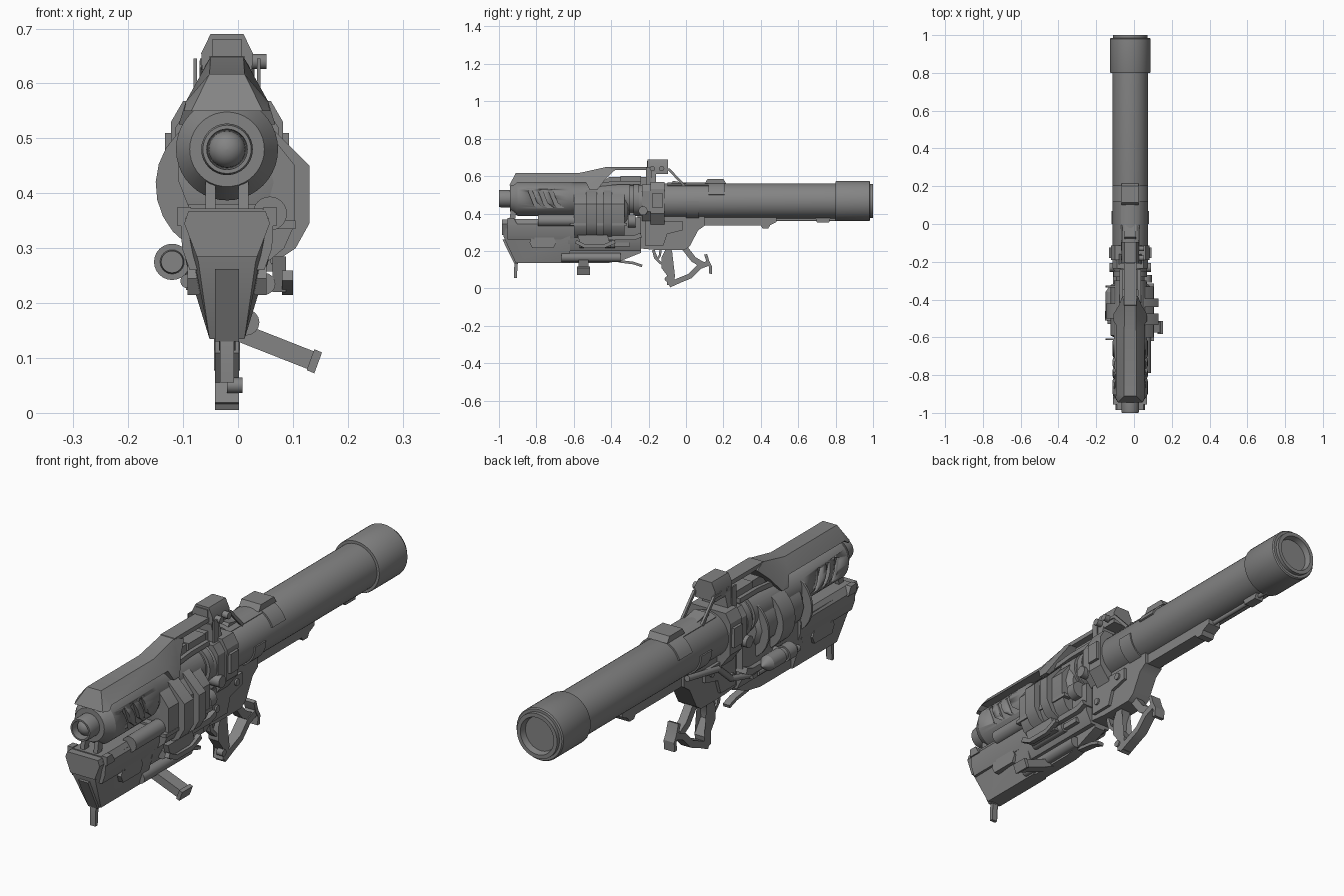
import bpy, bmesh, math
from mathutils import Vector, Matrix

CX = -0.02      # centre line of the launcher
AX = 0.467      # height of the rear tube axis
FX = 0.480      # height of the front barrel axis

grey = bpy.data.materials.new("gunmetal grey")
grey.diffuse_color = (0.23, 0.23, 0.23, 1)


def finish(name, bm, angle=30):
    bmesh.ops.recalc_face_normals(bm, faces=bm.faces)
    me = bpy.data.meshes.new(name)
    bm.to_mesh(me)
    bm.free()
    for p in me.polygons:
        p.use_smooth = True
    me.set_sharp_from_angle(angle=math.radians(angle))
    me.materials.append(grey)
    ob = bpy.data.objects.new(name, me)
    bpy.context.collection.objects.link(ob)
    return ob


def loft(name, rings, angle=30):
    """Skin equal-length closed rings and cap both ends."""
    bm = bmesh.new()
    vs = [[bm.verts.new(p) for p in r] for r in rings]
    n = len(vs[0])
    for a, b in zip(vs, vs[1:]):
        for i in range(n):
            bm.faces.new((a[i], a[(i + 1) % n], b[(i + 1) % n], b[i]))
    caps = [bm.faces.new(vs[0]), bm.faces.new(vs[-1])]
    bmesh.ops.triangulate(bm, faces=caps)
    return finish(name, bm, angle)


def side(name, pts, hw, cx=CX):
    """Side outline (y, z[, half width]) made thick along x."""
    w = [p[2] if len(p) > 2 else hw for p in pts]
    return loft(name, [[(cx + s * k, p[0], p[1]) for p, k in zip(pts, w)] for s in (-1, 1)])


def section(name, pts, y0, y1):
    """Front outline (x, z) extended along y."""
    return loft(name, [[(x, y, z) for x, z in pts] for y in (y0, y1)])


def sym(pts):
    """Mirror half of a front outline across the centre line."""
    return [(CX + x, z) for x, z in pts] + [(CX - x, z) for x, z in reversed(pts)]


def box(name, x, y, z):
    return section(name, [(x[0], z[0]), (x[1], z[0]), (x[1], z[1]), (x[0], z[1])], *y)


def lathe(name, prof, z, x=CX, n=40):
    """Turn (y, radius) around an axis parallel to y."""
    return loft(name, [[(x + r * math.cos(2 * math.pi * i / n), y, z + r * math.sin(2 * math.pi * i / n))
                        for i in range(n)] for y, r in prof])


def rod(name, a, b, r, n=16):
    a, b = Vector(a), Vector(b)
    bm = bmesh.new()
    m = Matrix.Translation((a + b) / 2) @ (b - a).to_track_quat('Z', 'Y').to_matrix().to_4x4()
    bmesh.ops.create_cone(bm, cap_ends=True, segments=n, radius1=r, radius2=r, depth=(b - a).length, matrix=m)
    return finish(name, bm)


def strip(name, pts, t, hw, cx=CX):
    """Flat bar following (y, z) points."""
    P = [Vector(p) for p in pts]
    L, R = [], []
    for i, p in enumerate(P):
        d = (P[min(i + 1, len(P) - 1)] - P[max(i - 1, 0)]).normalized()
        o = Vector((-d.y, d.x)) * t / 2
        L.append(tuple(p + o))
        R.append(tuple(p - o))
    return side(name, L + R[::-1], hw, cx)


# Rear tube, end cap and inner joint rings
lathe("rear_tube", [(-0.25, 0.085), (-0.22, 0.094), (0.82, 0.094)], AX, n=48)
lathe("rear_cap", [(0.80, 0.09), (0.80, 0.105), (0.805, 0.107), (0.98, 0.107), (0.985, 0.103), (0.985, 0.092),
                   (1.0, 0.092), (1.0, 0.076), (0.975, 0.07), (0.975, 0.001)], AX, n=48)
lathe("joint_rings", [(-0.34, 0.075), (-0.28, 0.075), (-0.28, 0.088), (-0.25, 0.088), (-0.25, 0.075), (-0.2, 0.075)], 0.475)

# Front barrel with slanted vents, muzzle and dome
barrel = lathe("front_barrel", [(-0.94, 0.045), (-0.94, 0.068), (-0.90, 0.093), (-0.62, 0.093), (-0.60, 0.085), (-0.30, 0.085)], FX)
for i in range(3):
    for s in (-1, 1):
        y = -0.835 + i * 0.055
        cut = strip("vent_cutter", [(y, 0.525), (y + 0.03, 0.45), (y + 0.075, 0.415)], 0.022, 0.03, CX + s * 0.107)
        cut.hide_render = True
        cut.hide_viewport = True
        m = barrel.modifiers.new("vent", 'BOOLEAN')
        m.operation, m.object, m.solver = 'DIFFERENCE', cut, 'EXACT'
lathe("muzzle", [(-0.93, 0.047), (-0.99, 0.047), (-1.0, 0.044), (-1.0, 0.037), (-0.96, 0.035), (-0.96, 0.001)], FX, n=32)
lathe("muzzle_dome", [(-0.96 - 0.033 * math.sin(a * math.pi / 12), 0.001 + 0.033 * math.cos(a * math.pi / 12)) for a in range(7)], FX, n=24)

# Upper shroud, tapering to its top edge, and the arch to the sight
side("upper_shroud", [(-0.945, 0.55, .065), (-0.91, 0.617, .032), (-0.57, 0.617, .032), (-0.43, 0.648, .030),
                      (-0.38, 0.632, .040), (-0.43, 0.585, .060), (-0.475, 0.525, .088), (-0.515, 0.525, .088),
                      (-0.535, 0.567, .075), (-0.90, 0.567, .075), (-0.92, 0.55, .078)], 0)
side("sight_arch", [(-0.44, 0.63), (-0.43, 0.65), (-0.2, 0.65), (-0.2, 0.632), (-0.40, 0.632)], 0.032)
side("arch_spine", [(-0.48, 0.55), (-0.41, 0.595), (-0.21, 0.595), (-0.19, 0.55)], 0.03)
box("spine_block", (CX - 0.04, CX + 0.04), (-0.35, -0.24), (0.57, 0.60))
for s in (-1, 1):
    strip("side_slat", [(-0.46, 0.555), (-0.36, 0.565), (-0.24, 0.565)], 0.02, 0.008, CX + s * 0.05)

# Sight housing with knobs and struts
section("sight_housing", sym([(0.045, 0.612), (0.047, 0.655), (0.03, 0.69)]), -0.205, -0.095)
box("sight_lens", (CX - 0.026, CX + 0.026), (-0.209, -0.2), (0.65, 0.681))
section("sight_base", sym([(0.065, 0.54), (0.045, 0.625)]), -0.21, -0.16)
for y in (-0.18, -0.13):
    rod("sight_knob", (0.0, y, 0.64), (0.052, y, 0.64), 0.014)
    rod("sight_knob_left", (-0.02, y, 0.64), (-0.068, y, 0.635), 0.01)
for s in (-1, 1):
    strip("sight_strut", [(-0.13, 0.635), (-0.09, 0.635), (-0.01, 0.55)], 0.013, 0.005, CX + s * 0.045)
    box("sight_post", (CX + s * 0.058 - .003, CX + s * 0.058 + .003), (-0.215, -0.185), (0.54, 0.645))
side("sight_foot", [(-0.09, 0.545), (-0.07, 0.575), (0.0, 0.562), (0.01, 0.545)], 0.03)

# Octagonal clamp around the tube
section("clamp", sym([(0.055, 0.34), (0.1, 0.40), (0.102, 0.53), (0.08, 0.568)]), -0.19, -0.115)
section("clamp_front", sym([(0.05, 0.36), (0.094, 0.41), (0.094, 0.52), (0.07, 0.556)]), -0.235, -0.19)
for s in (-1, 1):
    box("clamp_lug", sorted((CX + s * 0.1, CX + s * 0.113)), (-0.18, -0.125), (0.43, 0.51))
    rod("clamp_bolt", (CX + s * 0.05, -0.23, 0.415), (CX + s * 0.11, -0.23, 0.415), 0.024)

# Saddle straps on the tube
def arc(name, y0, y1, a0, a1, r0=0.09, r1=0.101, z=AX, n=16):
    A = [math.radians(a0 + (a1 - a0) * i / n) for i in range(n + 1)]
    pts = [(CX + r1 * math.cos(a), z + r1 * math.sin(a)) for a in A]
    return section(name, pts + [(CX + r0 * math.cos(a), z + r0 * math.sin(a)) for a in A[::-1]], y0, y1)

arc("top_saddle", 0.12, 0.205, 20, 160)
arc("saddle_bridge", -0.1, 0.12, 60, 120, 0.09, 0.099)
side("saddle_rail", [(0.1, 0.56), (0.115, 0.585), (0.2, 0.585), (0.215, 0.56)], 0.045)
for s in (0, 1):
    arc("lower_strap", 0.0, 0.07, 180 + s * 100, 260 + s * 100, 0.09, 0.1)

# Lower front housing: wedge nose narrowing to a keel
side("front_housing", [(-0.975, 0.355, .075), (-0.975, 0.275, .052), (-0.91, 0.135, .032), (-0.62, 0.135, .032),
                       (-0.62, 0.275, .075), (-0.62, 0.355, .08)], 0)
section("housing_upper", sym([(0.068, 0.26), (0.082, 0.30), (0.084, 0.345), (0.065, 0.372)]), -0.955, -0.60)
section("front_lip", sym([(0.055, 0.285), (0.078, 0.345), (0.07, 0.368)]), -0.985, -0.95)
for s in (-1, 1):
    side("housing_lug", [(-0.955, 0.34), (-0.955, 0.375), (-0.92, 0.375), (-0.90, 0.34)], 0.012, CX + s * 0.078)
    strip("muzzle_brace", [(-0.93, 0.36), (-0.92, 0.43)], 0.03, 0.009, CX + s * 0.03)
    strip("housing_handle", [(-0.82, 0.265), (-0.83, 0.245), (-0.82, 0.222), (-0.71, 0.222), (-0.70, 0.245),
                             (-0.71, 0.268), (-0.81, 0.268)], 0.014, 0.012, CX + s * 0.06)
strip("front_spike", [(-0.905, 0.15), (-0.912, 0.11), (-0.912, 0.055)], 0.014, 0.013)
side("nose_plate", [(-0.982, 0.262), (-0.917, 0.13), (-0.90, 0.13), (-0.96, 0.262)], 0.022)

# Core between housing and receiver, with underside parts
section("core_block", sym([(0.045, 0.2), (0.07, 0.25), (0.07, 0.38)]), -0.63, -0.24)
side("under_rail", [(-0.62, 0.135), (-0.62, 0.21), (-0.24, 0.21), (-0.24, 0.19), (-0.34, 0.15), (-0.42, 0.135)], 0.025)
rod("under_tube", (0.015, -0.665, 0.165), (0.015, -0.35, 0.165), 0.024)
strip("under_lever", [(-0.36, 0.145), (-0.28, 0.135), (-0.235, 0.12)], 0.014, 0.015)
strip("core_slat", [(-0.42, 0.27), (-0.28, 0.27), (-0.24, 0.285)], 0.025, 0.09)
strip("core_slat_low", [(-0.42, 0.235), (-0.30, 0.235)], 0.022, 0.075)

# Folding side grip
loft("side_grip", [[(x + dx, y, z + dz) for y, dx, dz in ((-0.575, .006, .016), (-0.52, .006, .016), (-0.52, -.006, -.016),
                                                         (-0.575, -.006, -.016))] for x, z in ((-0.01, 0.152), (0.14, 0.093))])
loft("side_grip_tip", [[(x + dx, y, z + dz) for y, dx, dz in ((-0.582, .007, .019), (-0.513, .007, .019), (-0.513, -.007, -.019),
                                                             (-0.582, -.007, -.019))] for x, z in ((0.132, 0.097), (0.146, 0.091))])

# Middle sleeve: round shell left, faceted plates right
lathe("sleeve_drum", [(-0.60, 0.085), (-0.59, 0.105), (-0.33, 0.105), (-0.31, 0.085)], 0.42, n=12)
for y0, y1 in ((-0.615, -0.605), (-0.50, -0.42), (-0.335, -0.325)):
    arc("left_shell", y0, y1, 120, 235, 0.095, 0.13, 0.415, 8)
right = [(0.03, 0.53), (0.06, 0.52), (0.13, 0.45), (0.13, 0.345), (0.105, 0.30), (0.06, 0.27), (0.05, 0.4)]
for y0, y1, k in ((-0.535, -0.475, 1), (-0.44, -0.395, 1), (-0.60, -0.33, 0.8)):
    section("right_plate", [(x * k, z) for x, z in right], y0, y1)
box("right_fin_bar", (0.07, 0.105), (-0.62, -0.315), (0.335, 0.35))
rod("drum_side_knob", (0.06, -0.31, 0.36), (0.06, -0.27, 0.36), 0.035)
rod("right_canister", (0.058, -0.79, 0.363), (0.058, -0.58, 0.363), 0.031, 24)
side("hinge_plate", [(-0.56, 0.22), (-0.58, 0.285), (-0.42, 0.285), (-0.40, 0.22)], 0.012, 0.075)
strip("hinge_arm", [(-0.59, 0.25), (-0.54, 0.225), (-0.44, 0.225), (-0.38, 0.25)], 0.02, 0.01, 0.09)
rod("hinge_pin", (0.048, -0.57, 0.235), (0.048, -0.38, 0.235), 0.02)

# Left cartridge and its hose to the receiver
lathe("left_cartridge", [(-0.53, 0.001), (-0.53, 0.02), (-0.51, 0.022), (-0.51, 0.033), (-0.46, 0.033), (-0.46, 0.026),
                         (-0.44, 0.026), (-0.44, 0.031), (-0.36, 0.031), (-0.34, 0.018), (-0.32, 0.001)], 0.275, -0.12, 24)
rod("cartridge_link", (-0.12, -0.45, 0.275), (-0.06, -0.45, 0.29), 0.02)
rod("left_lower_pipe", (-0.092, -0.6, 0.24), (-0.092, -0.33, 0.24), 0.013)
hose = [(-0.10, -0.34, 0.265), (-0.09, -0.27, 0.25), (-0.08, -0.18, 0.27), (-0.078, -0.1, 0.34), (-0.075, 0.10, 0.375)]
for a, b in zip(hose, hose[1:]):
    rod("left_hose", a, b, 0.012)

# Receiver and rear rail
side("receiver", [(-0.26, 0.215), (-0.26, 0.39), (0.10, 0.39), (0.10, 0.335), (0.065, 0.31), (0.02, 0.225), (-0.01, 0.205), (-0.16, 0.205)], 0.042)
side("receiver_plate", [(-0.22, 0.23), (-0.22, 0.36), (-0.02, 0.36), (-0.02, 0.31), (-0.10, 0.29), (-0.12, 0.23)], 0.055)
side("rear_rail", [(0.05, 0.39), (0.05, 0.31), (0.09, 0.335), (0.40, 0.335), (0.41, 0.32), (0.44, 0.32), (0.45, 0.338),
                   (0.485, 0.355), (0.485, 0.39)], 0.03)
rod("rear_rod", (CX, 0.45, 0.368), (CX, 0.82, 0.368), 0.009)
side("rod_bracket", [(0.69, 0.38), (0.70, 0.352), (0.765, 0.352), (0.775, 0.38)], 0.02)
for y, z in ((-0.19, 0.275), (-0.06, 0.335)):
    rod("receiver_pin", (CX - 0.062, y, z), (CX + 0.062, y, z), 0.014)

# Open-frame hand grip with trigger and butt plate
strip("grip_front", [(-0.09, 0.21), (-0.115, 0.16), (-0.115, 0.115), (-0.075, 0.06), (-0.085, 0.015)], 0.034, 0.022)
strip("grip_bottom", [(-0.09, 0.018), (-0.03, 0.045), (0.02, 0.065), (0.07, 0.115), (0.12, 0.135)], 0.028, 0.022)
strip("grip_rear", [(-0.01, 0.22), (0.04, 0.155), (0.09, 0.125)], 0.032, 0.018)
strip("butt_plate", [(0.105, 0.182), (0.118, 0.14), (0.132, 0.115), (0.13, 0.078)], 0.016, 0.024)
strip("trigger_guard", [(-0.175, 0.205), (-0.165, 0.165), (-0.135, 0.135), (-0.11, 0.13)], 0.014, 0.015)
strip("trigger", [(-0.135, 0.21), (-0.14, 0.175), (-0.15, 0.16)], 0.012, 0.007)
rod("grip_button", (CX, -0.1, 0.05), (0.008, -0.1, 0.05), 0.014)
